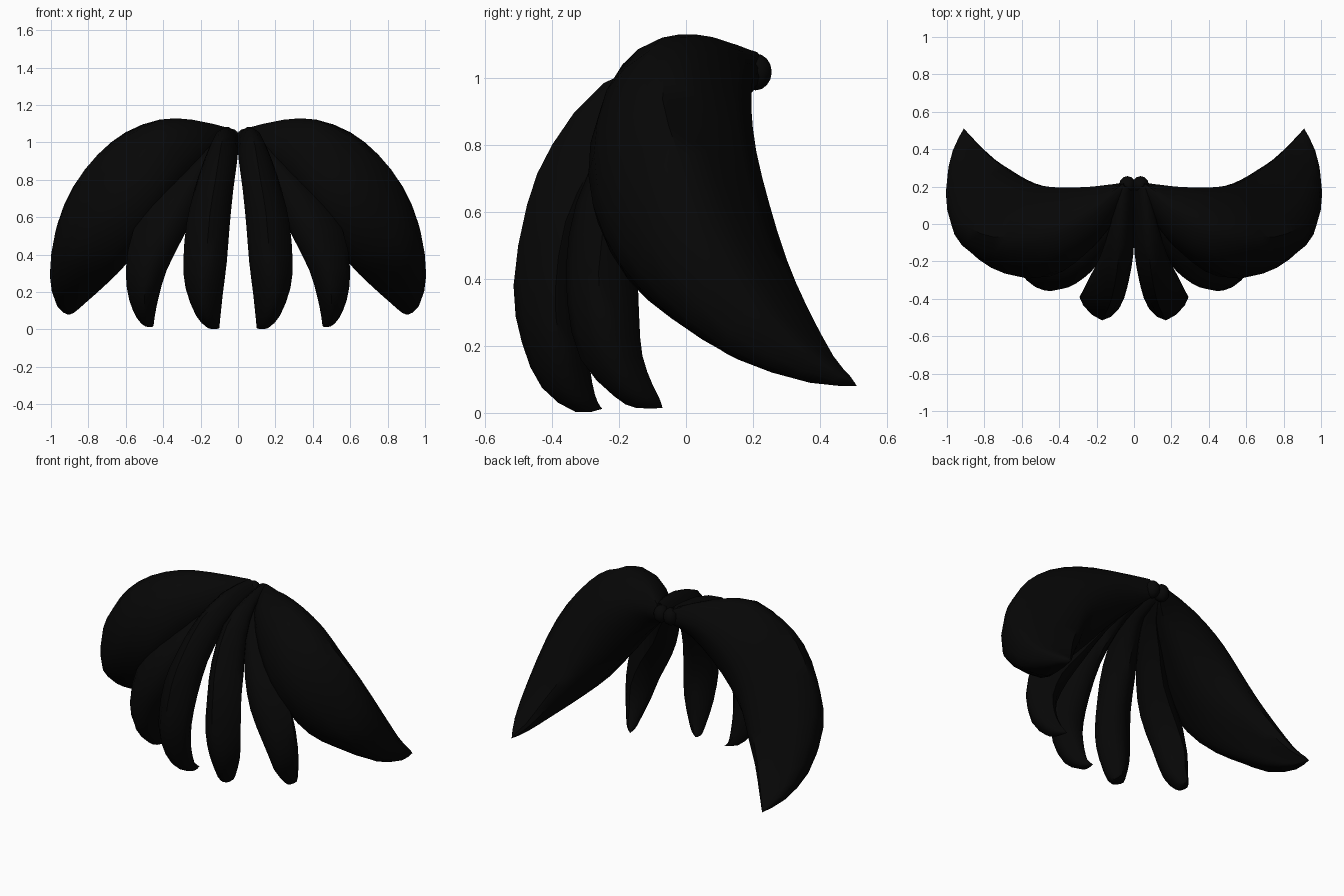
import bpy, bmesh, math
from mathutils import Vector

cube = bpy.data.objects.get("Cube")
if cube:
    bpy.data.objects.remove(cube, do_unlink=True)

# One black colour for all the hair
black = bpy.data.materials.new("hair_black")
black.use_nodes = True
colour = (0.002, 0.002, 0.002, 1)
black.diffuse_color = colour
black.node_tree.nodes["Principled BSDF"].inputs["Base Color"].default_value = colour


def smooth_curve(points, steps, closed):
    """Spline through the points, closed or with clamped ends."""
    pts = [Vector(p) for p in points]
    n, out = len(pts), []
    pick = (lambda i: pts[i % n]) if closed else (lambda i: pts[max(0, min(n - 1, i))])
    for i in range(n if closed else n - 1):
        a, b, c, d = (pick(i + k) for k in (-1, 0, 1, 2))
        for s in range(steps):
            t = s / steps
            out.append(0.5 * (2 * b + (c - a) * t + (2 * a - 5 * b + 4 * c - d) * t ** 2
                              + (3 * b - a - 3 * c + d) * t ** 3))
    return out if closed else out + [pts[-1]]


def finish(name, bm, side):
    """Mirror to the wanted side, fix normals, colour and smooth."""
    for v in bm.verts:
        v.co.x *= side
    bmesh.ops.recalc_face_normals(bm, faces=bm.faces)
    mesh = bpy.data.meshes.new(name)
    bm.to_mesh(mesh)
    bm.free()
    mesh.materials.append(black)
    obj = bpy.data.objects.new(name, mesh)
    bpy.context.collection.objects.link(obj)
    bpy.ops.object.select_all(action='DESELECT')
    obj.select_set(True)
    bpy.context.view_layer.objects.active = obj
    bpy.ops.object.shade_smooth_by_angle(angle=math.radians(50))


def lock(name, sections, tip, side):
    """Loft a lock of hair from root to a pointed tip."""
    stations = sections + [[tip] * len(sections[0])]
    rails = [smooth_curve(rail, 2, False) for rail in zip(*stations)]
    bm = bmesh.new()
    rings = [[bm.verts.new(p) for p in smooth_curve(ring, 3, True)] for ring in zip(*rails)]
    n = len(rings[0])
    for r, q in zip(rings, rings[1:]):
        for i in range(n):
            j = (i + 1) % n
            bm.faces.new((r[i], r[j], q[j], q[i]))
    bm.faces.new(rings[0])
    bmesh.ops.remove_doubles(bm, verts=bm.verts, dist=1e-5)
    finish(name, bm, side)


# Broad side lock: back edge, crest, front bulge, lower edge, inside
broad = [
    [(.03, .225, 1.0), (.06, .215, 1.075), (.04, .19, 1.065), (.03, .18, 1.02), (.03, .2, .97)],
    [(.22, .2, 1.0), (.25, .08, 1.122), (.2, -.04, 1.075), (.13, -.02, .97), (.13, .13, .88)],
    [(.4, .195, .91), (.42, 0, 1.122), (.4, -.19, 1.04), (.27, -.17, .85), (.26, .1, .75)],
    [(.53, .21, .78), (.6, -.05, 1.055), (.55, -.265, .87), (.4, -.24, .69), (.39, .08, .6)],
    [(.62, .25, .62), (.75, -.07, .935), (.69, -.265, .68), (.51, -.22, .53), (.5, .09, .48)],
    [(.69, .3, .46), (.88, -.02, .765), (.83, -.19, .5), (.61, -.13, .37), (.62, .14, .36)],
    [(.77, .36, .32), (.965, .06, .565), (.925, -.08, .36), (.71, 0, .26), (.73, .21, .25)],
    [(.85, .44, .17), (1, .22, .31), (.965, .11, .2), (.82, .19, .15), (.83, .33, .15)],
    [(.895, .49, .11), (.97, .39, .155), (.955, .34, .11), (.885, .37, .09), (.885, .44, .09)],
]

# Middle lock: inner edge, front, outer edge, back
middle = [
    [(.01, .2, 1.03), (.02, .19, 1.06), (.04, .2, 1.04), (.02, .21, 1.0)],
    [(.06, .03, .96), (.1, .01, 1.02), (.15, .05, .99), (.1, .08, .92)],
    [(.13, -.11, .85), (.2, -.155, .89), (.29, -.08, .87), (.2, -.01, .8)],
    [(.21, -.22, .67), (.31, -.29, .72), (.44, -.2, .71), (.31, -.1, .63)],
    [(.29, -.27, .5), (.4, -.35, .53), (.56, -.25, .53), (.43, -.14, .46)],
    [(.38, -.27, .32), (.48, -.355, .33), (.6, -.26, .32), (.5, -.14, .29)],
    [(.425, -.22, .17), (.5, -.315, .16), (.582, -.22, .16), (.5, -.13, .17)],
    [(.445, -.15, .07), (.495, -.215, .05), (.54, -.16, .06), (.49, -.1, .085)],
    [(.45, -.11, .03), (.48, -.15, .015), (.5, -.11, .022), (.475, -.08, .045)],
]

# Inner lock: inner edge, front, outer edge, back
inner = [
    [(0, .2, 1.03), (.045, .2, 1.08), (.08, .2, 1.06), (.04, .2, .99)],
    [(0, .02, .99), (.065, 0, 1.075), (.125, 0, 1.03), (.06, 0, .94)],
    [(.002, -.15, .92), (.09, -.245, .985), (.18, -.17, .91), (.08, -.1, .84)],
    [(.025, -.29, .75), (.12, -.4, .8), (.235, -.28, .74), (.12, -.2, .68)],
    [(.045, -.37, .55), (.15, -.475, .62), (.275, -.36, .57), (.14, -.28, .5)],
    [(.06, -.41, .36), (.17, -.515, .38), (.292, -.39, .37), (.16, -.31, .34)],
    [(.08, -.4, .2), (.19, -.49, .21), (.28, -.38, .22), (.16, -.295, .2)],
    [(.095, -.34, .06), (.17, -.43, .075), (.225, -.35, .075), (.15, -.28, .09)],
    [(.1, -.3, .008), (.14, -.33, .003), (.165, -.3, .012), (.13, -.265, .035)],
]

for label, side in (("left", 1), ("right", -1)):
    lock(label + "_broad_lock", broad, (.91, .51, .08), side)
    lock(label + "_middle_lock", middle, (.455, -.07, .015), side)
    lock(label + "_inner_lock", inner, (.105, -.25, .012), side)
    # Small rounded knot where the roots meet
    bm = bmesh.new()
    bmesh.ops.create_uvsphere(bm, u_segments=12, v_segments=8, radius=1)
    for v in bm.verts:
        v.co = Vector((.035 + v.co.x * .045, .208 + v.co.y * .048, 1.018 + v.co.z * .055))
    finish(label + "_root_knot", bm, side)
